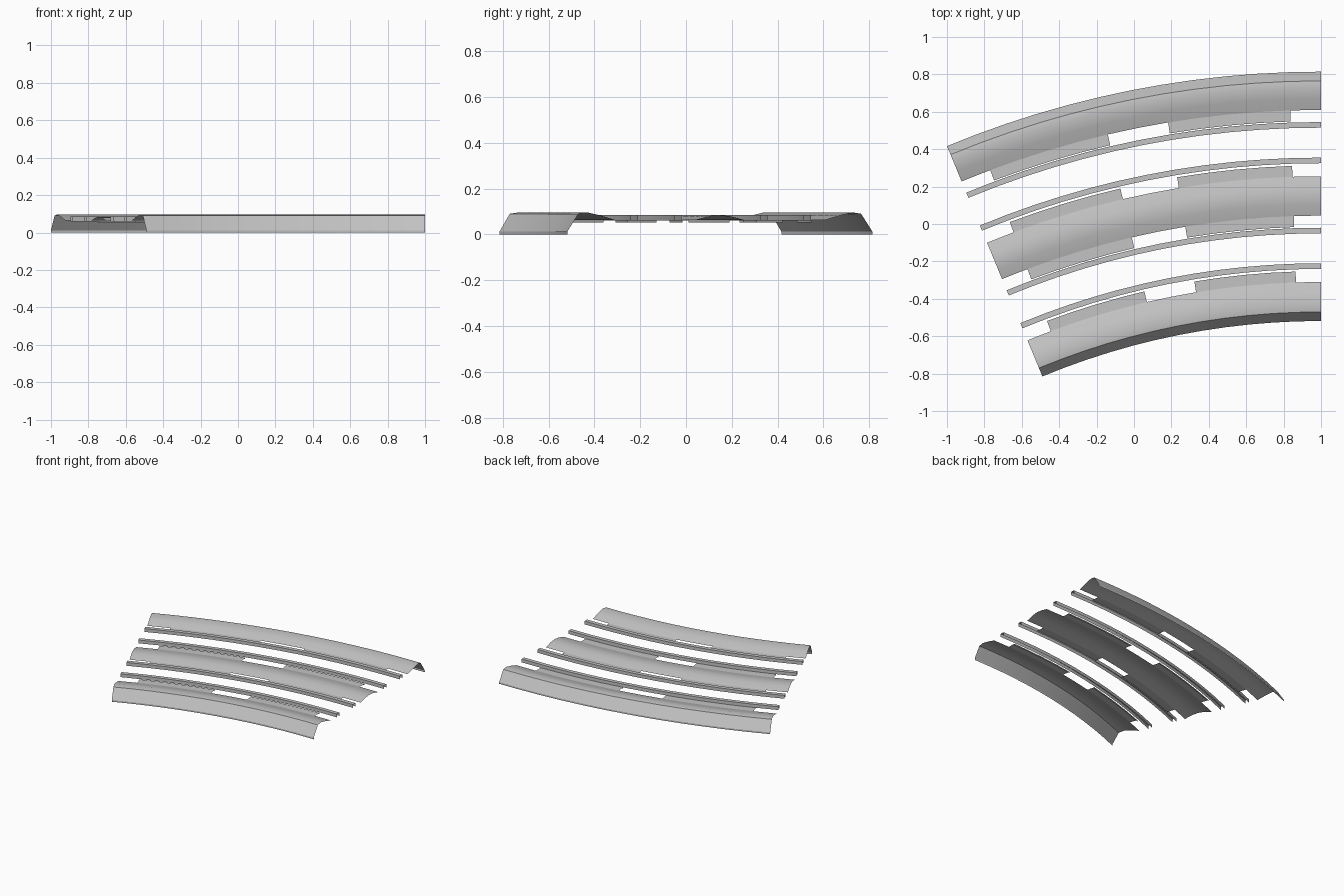
import bpy, bmesh, math

if "Cube" in bpy.data.objects:
    bpy.data.objects.remove(bpy.data.objects["Cube"])

YC = -4.4115           # centre of curvature is (1, YC)
STEP = math.radians(22.5 / 12)

grey = bpy.data.materials.new("light_grey")
grey.diffuse_color = (0.55, 0.55, 0.55, 1)
grey.use_nodes = True
grey.node_tree.nodes["Principled BSDF"].inputs["Base Color"].default_value = grey.diffuse_color


def sweep(name, profile, start=0, end=12):
    """Sweep an open (y, z) profile, given at x = 1, along the bend."""
    bm = bmesh.new()
    rows = []
    for i in range(start, end + 1):
        a = i * STEP
        rows.append([bm.verts.new((1 - (y - YC) * math.sin(a),
                                   YC + (y - YC) * math.cos(a), z))
                     for y, z in profile])
    for r0, r1 in zip(rows, rows[1:]):
        for j in range(len(profile) - 1):
            bm.faces.new((r0[j], r0[j + 1], r1[j + 1], r1[j]))
    me = bpy.data.meshes.new(name)
    bm.to_mesh(me)
    bm.free()
    me.materials.append(grey)
    ob = bpy.data.objects.new(name, me)
    bpy.context.collection.objects.link(ob)
    bpy.context.view_layer.objects.active = ob
    ob.select_set(True)
    bpy.ops.object.shade_smooth_by_angle(angle=math.radians(25))
    ob.select_set(False)
    return ob


# Ballast beds: profiles run from low y to high y so faces point up
sweep("inner_ballast", [(-0.5185, 0), (-0.5185, 0.012), (-0.47, 0.09), (-0.43, 0.096),
                        (-0.37, 0.082), (-0.31, 0.063)])
sweep("middle_ballast", [(0.045, 0.063), (0.105, 0.079), (0.15, 0.084),
                         (0.195, 0.079), (0.255, 0.063)])
sweep("outer_ballast", [(0.61, 0.063), (0.67, 0.082), (0.73, 0.096), (0.765, 0.09),
                        (0.8145, 0.012), (0.8145, 0)])

# Rails: shallow channels open underneath
for k, y in enumerate((-0.225, -0.035, 0.34, 0.53)):
    sweep(f"rail_{k + 1}", [(y - 0.015, 0.06), (y - 0.015, 0.085),
                            (y + 0.015, 0.085), (y + 0.015, 0.06)])

# Ledges between ballast and rails, each with a small lip on the rail side
LIP, TOP = 0.053, 0.063
ledges = ([(-0.31, TOP), (-0.252, TOP), (-0.252, LIP)],
          [(-0.014, LIP), (-0.014, TOP), (0.045, TOP)],
          [(0.255, TOP), (0.313, TOP), (0.313, LIP)],
          [(0.551, LIP), (0.551, TOP), (0.61, TOP)])
for k, profile in enumerate(ledges):
    for side, (s, e) in {"right": (1, 5), "left": (7, 11)}.items():
        sweep(f"ledge_{k + 1}_{side}", profile, s, e)
